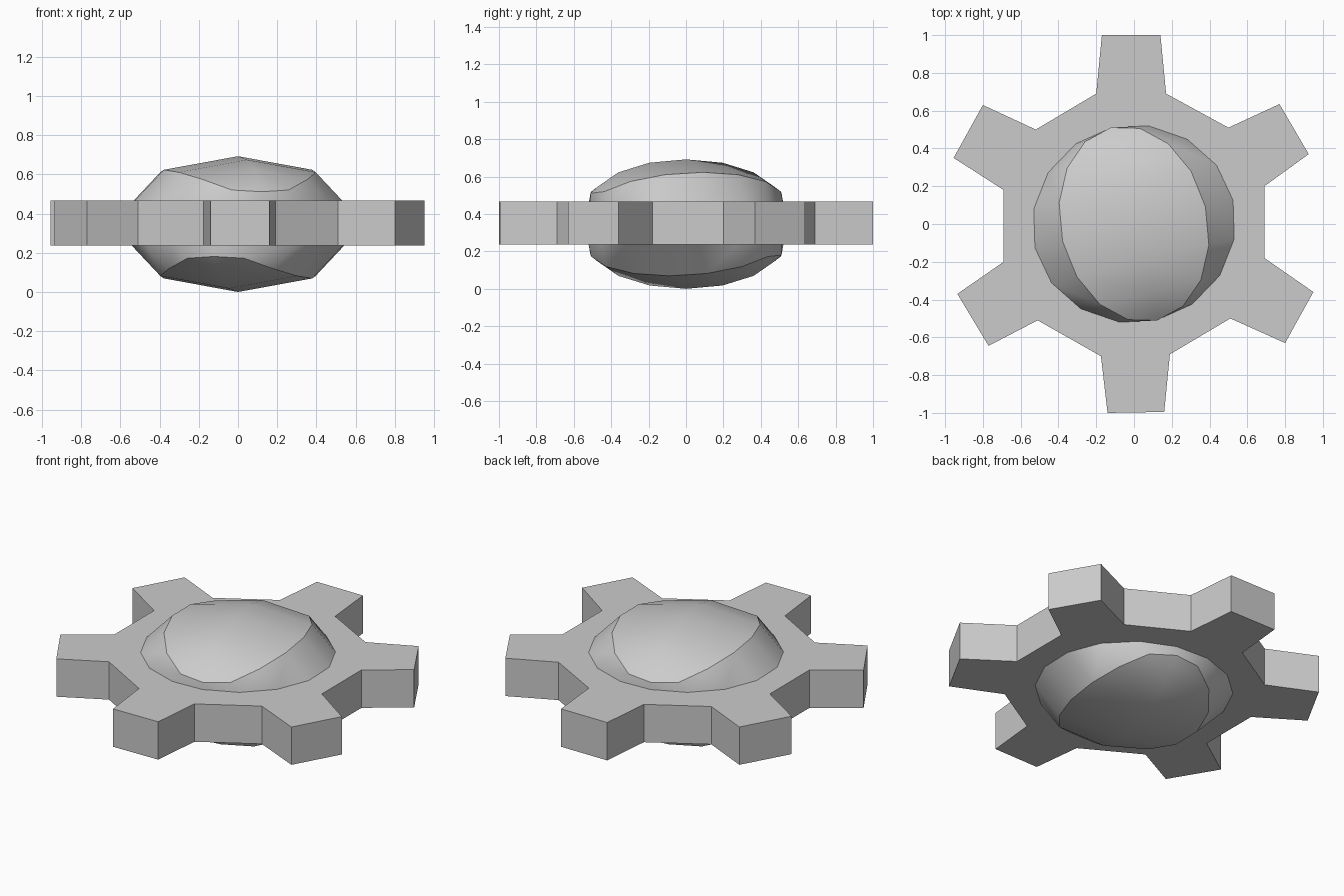
import bpy, bmesh
from math import sin, cos, pi, radians
from mathutils import Matrix, Vector

if "Cube" in bpy.data.objects:
    bpy.data.objects.remove(bpy.data.objects["Cube"])

MID = 0.346


def make_object(name, bm):
    bmesh.ops.recalc_face_normals(bm, faces=bm.faces)
    mesh = bpy.data.meshes.new(name)
    bm.to_mesh(mesh)
    bm.free()
    ob = bpy.data.objects.new(name, mesh)
    bpy.context.collection.objects.link(ob)
    return ob


# Six-toothed plate, slightly hand-cut outline
outline = [(-.17, 1), (-.20, .69), (-.52, .50), (-.80, .63), (-.955, .35), (-.69, .18),
           (-.69, -.20), (-.935, -.37), (-.77, -.645), (-.51, -.51), (-.175, -.70), (-.14, -1),
           (.16, -.995), (.19, -.69), (.51, -.50), (.80, -.63), (.95, -.36), (.69, -.18),
           (.69, .20), (.925, .37), (.77, .635), (.50, .51), (.17, .69), (.14, 1)]
bm = bmesh.new()
base = bm.faces.new([bm.verts.new((x, y, .237)) for x, y in outline])
ext = bmesh.ops.extrude_face_region(bm, geom=[base])
top = [v for v in ext["geom"] if isinstance(v, bmesh.types.BMVert)]
bmesh.ops.translate(bm, vec=(0, 0, .23), verts=top)
make_object("gear_plate", bm)


# Faceted half ellipsoid with its poles lying sideways and a short rim
def dome(name, flip):
    bm = bmesh.new()
    rings = []
    for k in range(-4, 5):
        a = k * pi / 8
        ring = []
        for j in range(5):
            t = j * pi / 4
            z = .11 + .236 * cos(a) * sin(t)
            if abs(k) == 4 and 0 < j < 4:
                z = .165
            ring.append(bm.verts.new((.55 * cos(a) * cos(t), .525 * sin(a), z)))
        rings.append(ring)
    for r, s in zip(rings, rings[1:]):
        for j in range(4):
            bm.faces.new((r[j], r[j + 1], s[j + 1], s[j]))
    bmesh.ops.remove_doubles(bm, verts=bm.verts, dist=.0005)
    # Rim continues down inside the plate
    edges = [e for e in bm.edges if e.is_boundary]
    ext = bmesh.ops.extrude_edge_only(bm, edges=edges)
    for v in ext["geom"]:
        if isinstance(v, bmesh.types.BMVert):
            v.co.z = 0
    bmesh.ops.rotate(bm, verts=bm.verts, cent=(0, 0, 0), matrix=Matrix.Rotation(radians(13.5), 3, 'Z'))
    if flip:
        bmesh.ops.rotate(bm, verts=bm.verts, cent=(0, 0, 0), matrix=Matrix.Rotation(pi, 3, 'X'))
    inside = Vector((0, 0, 0))
    ob = None
    bmesh.ops.translate(bm, verts=bm.verts, vec=(0, 0, MID))
    ob = make_object(name, bm)
    bpy.ops.object.select_all(action='DESELECT')
    ob.select_set(True)
    bpy.context.view_layer.objects.active = ob
    bpy.ops.object.shade_smooth_by_angle(angle=radians(30))


dome("upper_hub", False)
dome("lower_hub", True)
